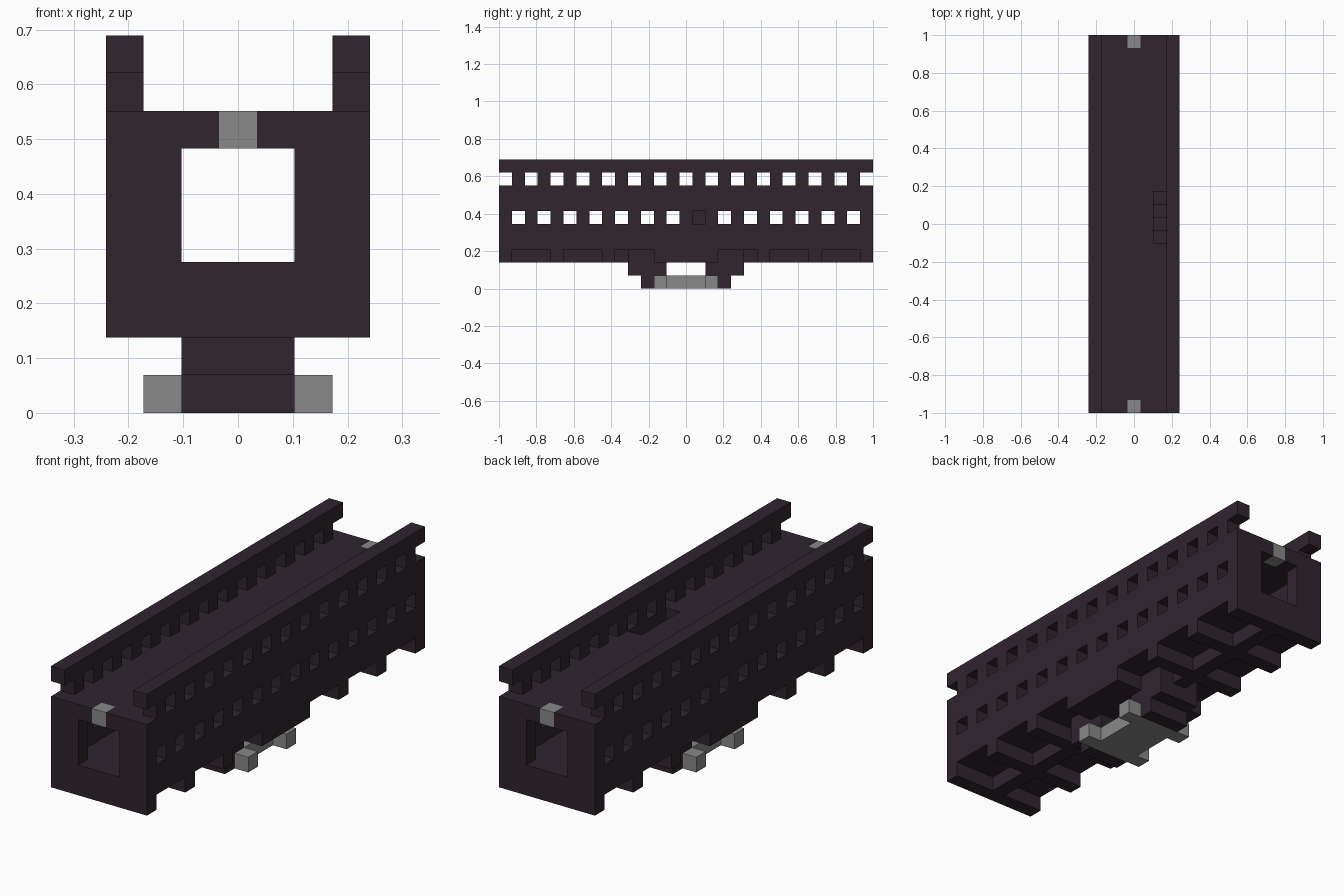
import bpy
import bmesh
from mathutils import Vector

cube = bpy.data.objects.get("Cube")
if cube:
    bpy.data.objects.remove(cube, do_unlink=True)

U = 2 / 29  # edge of one block; cells are counted from the middle in x and y


def material(name, rgb):
    m = bpy.data.materials.new(name)
    m.use_nodes = True
    m.diffuse_color = (*rgb, 1)
    m.node_tree.nodes["Principled BSDF"].inputs["Base Color"].default_value = (*rgb, 1)
    return m


PURPLE = material("dark purple", (0.029, 0.018, 0.028))
GREY = material("mid grey", (0.25, 0.25, 0.25))


def box(x0, x1, y0, y1, z0, z1):
    """Block cells in an inclusive range."""
    return {(x, y, z) for x in range(x0, x1 + 1)
            for y in range(y0, y1 + 1) for z in range(z0, z1 + 1)}


def both_ends(cells):
    return cells | {(x, -y, z) for x, y, z in cells}


def both_sides(cells):
    return cells | {(-x, y, z) for x, y, z in cells}


parts = {}

# Floor slab
parts["floor"] = (box(-3, 3, -14, 14, 3, 3), PURPLE)

# Side walls with a row of square windows
wall = box(3, 3, -14, 14, 4, 6)
for y in range(-13, 14, 2):
    wall -= box(3, 3, y, y, 5, 5)
parts["side_walls"] = (both_sides(wall), PURPLE)

# End walls with square doorways
parts["end_walls"] = (both_ends(box(-2, 2, 14, 14, 4, 6) - box(-1, 1, 14, 14, 4, 6)), PURPLE)

# Roof deck with a stairwell, and grey blocks over the doorways
lamps = both_ends(box(0, 0, 14, 14, 7, 7))
parts["roof"] = (box(-3, 3, -14, 14, 7, 7) - box(2, 2, -1, 2, 7, 7) - lamps, PURPLE)
parts["door_blocks"] = (lamps, GREY)

# Stairs rising towards the back
stairs = set()
for step in range(3):
    stairs |= box(2, 2, step, step, 4, 4 + step)
parts["stairs"] = (stairs, PURPLE)

# Railings: posts and a top rail
posts = set()
for y in range(-13, 14, 2):
    posts |= box(3, 3, y, y, 8, 8)
parts["railing_posts"] = (both_sides(posts), PURPLE)
parts["railing_rails"] = (both_sides(box(3, 3, -14, 14, 9, 9)), PURPLE)

# Underframe: a spine with cross beams, solid over the truck
frame = box(0, 0, -14, 14, 2, 2) | box(-3, 3, -2, 2, 2, 2)
for y in range(-14, 15, 4):
    frame |= box(-3, 3, y, y, 2, 2)
frame |= both_ends(box(-1, 1, 3, 4, 2, 2))
parts["underframe"] = (frame, PURPLE)

# Truck hangers, and the grey plate with its four feet
parts["truck_hangers"] = (both_ends(box(-1, 1, 2, 4, 1, 1) | box(-1, 1, 3, 3, 0, 0)), PURPLE)
parts["truck_plate"] = (box(-1, 1, -2, 2, 0, 0), GREY)
parts["truck_feet"] = (both_sides(both_ends(box(2, 2, 2, 2, 0, 0))), GREY)

filled = set().union(*(cells for cells, _ in parts.values()))


def build(name, cells, mat):
    """Skin the open sides of the cells and merge flat areas."""
    bm = bmesh.new()
    for cell in sorted(cells):
        centre = Vector(cell) + Vector((0, 0, 0.5))
        for axis in range(3):
            for sign in (-1, 1):
                n = Vector((0, 0, 0))
                n[axis] = sign
                if tuple(int(c + d) for c, d in zip(cell, n)) in filled:
                    continue
                a = Vector((0, 0, 0))
                a[(axis + 1) % 3] = 0.5
                b = n.cross(a)
                mid = centre + n / 2
                corners = (mid + a + b, mid - a + b, mid - a - b, mid + a - b)
                bm.faces.new([bm.verts.new(p * U) for p in corners])
    bmesh.ops.remove_doubles(bm, verts=bm.verts[:], dist=U / 100)
    bmesh.ops.dissolve_limit(bm, angle_limit=0.01, verts=bm.verts[:], edges=bm.edges[:])
    mesh = bpy.data.meshes.new(name)
    bm.to_mesh(mesh)
    bm.free()
    mesh.materials.append(mat)
    bpy.context.collection.objects.link(bpy.data.objects.new(name, mesh))


for part, (cells, mat) in parts.items():
    build(part, cells, mat)
